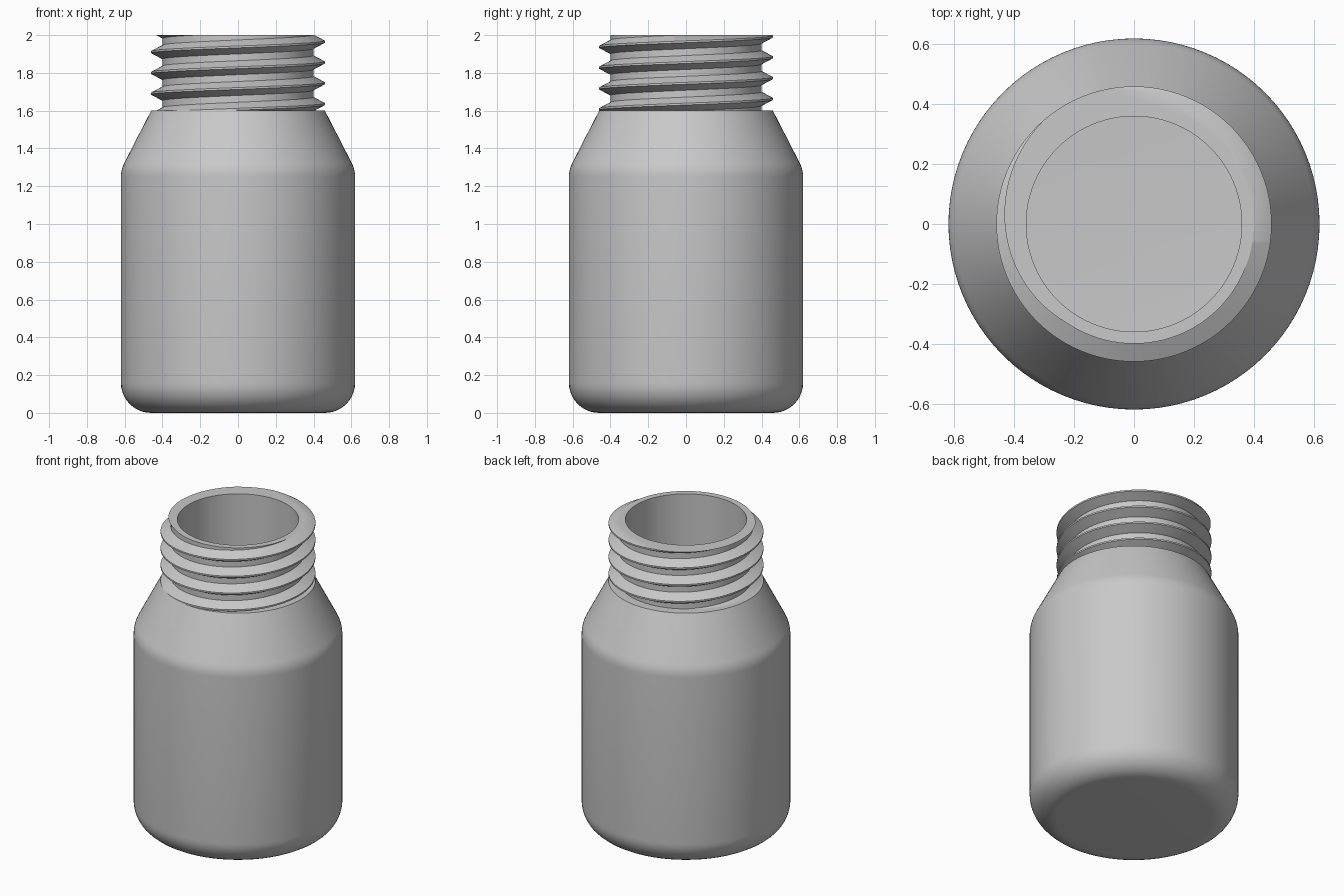
import bpy, bmesh, math
from math import sin, cos, pi

cube = bpy.data.objects.get("Cube")
if cube:
    bpy.data.objects.remove(cube, do_unlink=True)

GREY = (0.58, 0.58, 0.58, 1)
SEG = 96
WALL = 0.04
NECK_R, MOUTH_R, THREAD_R = 0.40, 0.36, 0.46
NECK_Z, TOP_Z = 1.60, 2.0

mat = bpy.data.materials.new("grey_plastic")
mat.use_nodes = True
mat.diffuse_color = GREY
mat.node_tree.nodes["Principled BSDF"].inputs["Base Color"].default_value = GREY


def finish(bm, name):
    bmesh.ops.recalc_face_normals(bm, faces=bm.faces[:])
    mesh = bpy.data.meshes.new(name)
    bm.to_mesh(mesh)
    bm.free()
    mesh.materials.append(mat)
    obj = bpy.data.objects.new(name, mesh)
    bpy.context.collection.objects.link(obj)
    bpy.ops.object.select_all(action="DESELECT")
    obj.select_set(True)
    bpy.context.view_layer.objects.active = obj
    bpy.ops.object.shade_smooth_by_angle(angle=math.radians(30))
    return obj


def arc(cx, cz, r, start, end, steps):
    angles = [math.radians(start + (end - start) * i / steps) for i in range(steps + 1)]
    return [(cx + r * cos(a), cz + r * sin(a)) for a in angles]


# Bottle: outer profile up to the lip, then back down inside the wall
body_r, base_r, bend_r, slope = 0.62, 0.16, 0.16, 27.5
shoulder_z = 1.25
outer = [(0, 0)] + arc(body_r - base_r, base_r, base_r, -90, 0, 10)
outer += arc(body_r - bend_r, shoulder_z, bend_r, 0, slope, 5)
outer += [(THREAD_R, NECK_Z), (NECK_R, NECK_Z), (NECK_R, TOP_Z)]
inner = [(MOUTH_R, TOP_Z), (MOUTH_R, NECK_Z - WALL), (THREAD_R - WALL, NECK_Z - WALL)]
inner += arc(body_r - bend_r, shoulder_z, bend_r - WALL, slope, 0, 5)
inner += arc(body_r - base_r, base_r, base_r - WALL, 0, -90, 10) + [(0, WALL)]

bm = bmesh.new()
verts = [bm.verts.new((r, 0, z)) for r, z in outer + inner]
edges = [bm.edges.new(pair) for pair in zip(verts, verts[1:])]
bmesh.ops.spin(bm, geom=verts + edges, cent=(0, 0, 0), axis=(0, 0, 1),
               angle=2 * pi, steps=SEG, use_merge=True)
bmesh.ops.remove_doubles(bm, verts=bm.verts[:], dist=1e-5)
finish(bm, "bottle")

# Screw thread: ridge section swept along a rising helix
pitch, crest_z = 0.11, 1.9375
root_half, tip_half = 0.038, 0.005
section = [(NECK_R - 0.002, -root_half), (THREAD_R, -tip_half),
           (THREAD_R, tip_half), (NECK_R - 0.002, root_half)]
bm = bmesh.new()
rings = []
for i in range(-4 * SEG, int(1.5 * SEG)):
    a = -pi / 2 + 2 * pi * i / SEG
    z = crest_z + pitch * i / SEG
    rings.append([bm.verts.new((r * cos(a), r * sin(a), z + dz)) for r, dz in section])
for lo, hi in zip(rings, rings[1:]):
    for k in range(4):
        n = (k + 1) % 4
        bm.faces.new((lo[k], lo[n], hi[n], hi[k]))

# Trim the thread flush with the lip and the shoulder ledge, and cap it
for z, normal in ((TOP_Z, 1), (NECK_Z, -1)):
    geom = bm.verts[:] + bm.edges[:] + bm.faces[:]
    bmesh.ops.bisect_plane(bm, geom=geom, plane_co=(0, 0, z),
                           plane_no=(0, 0, normal), clear_outer=True)
    rim = [e for e in bm.edges if e.is_boundary
           and all(abs(v.co.z - z) < 1e-4 for v in e.verts)]
    bmesh.ops.edgeloop_fill(bm, edges=rim)
finish(bm, "screw_thread")
